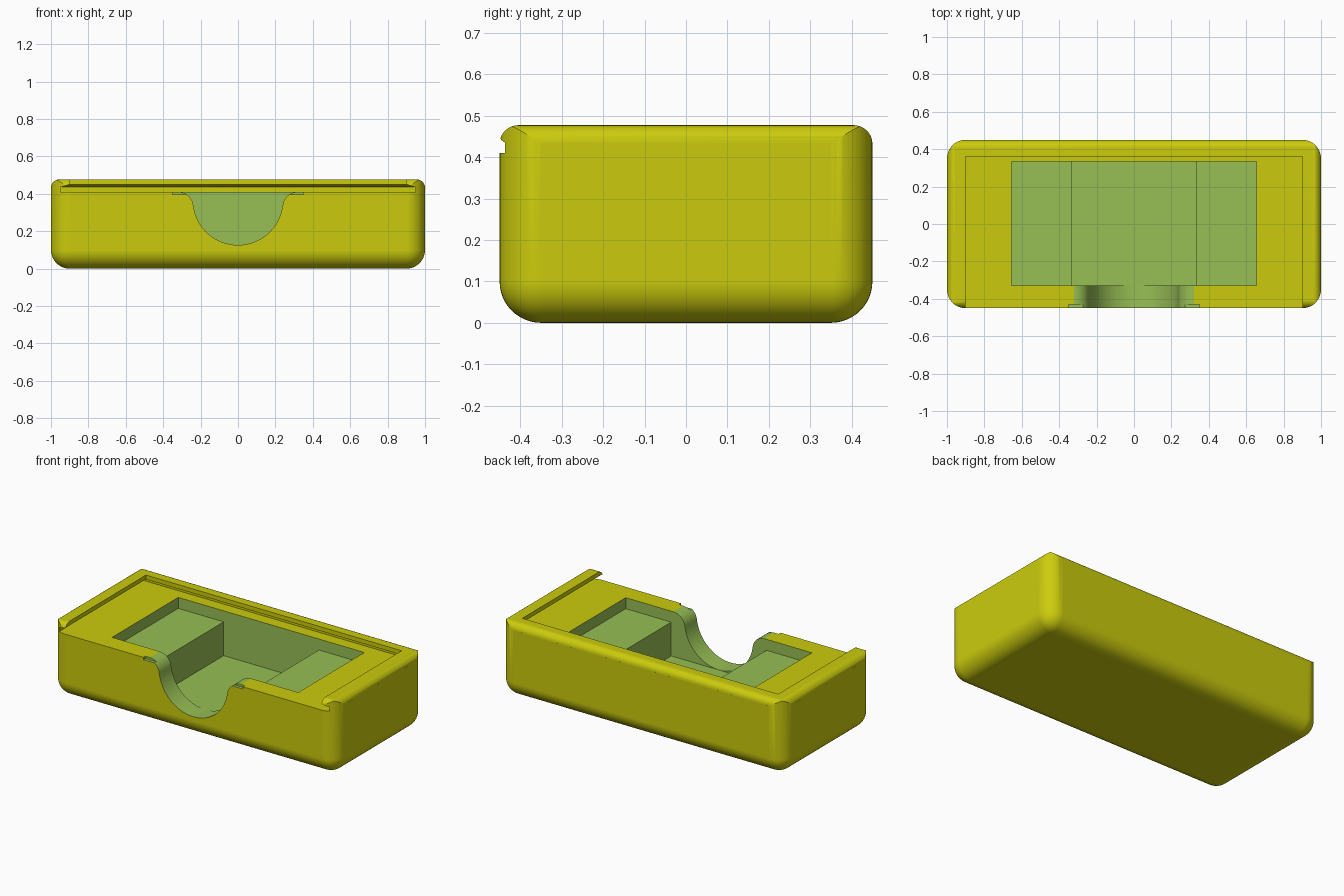
import bpy, bmesh, math

if "Cube" in bpy.data.objects:
    bpy.data.objects.remove(bpy.data.objects["Cube"])

HX, HY, TOP = 1.0, 0.45, 0.477
SLOT_Z = 0.41


def material(name, rgb):
    m = bpy.data.materials.new(name)
    m.diffuse_color = (*rgb, 1)
    m.use_nodes = True
    m.node_tree.nodes["Principled BSDF"].inputs["Base Color"].default_value = m.diffuse_color
    return m


yellow = material("yellow", (0.60, 0.60, 0.004))
green = material("soft_green", (0.31, 0.52, 0.09))


def finish(name, bm, mat):
    bmesh.ops.recalc_face_normals(bm, faces=bm.faces[:])
    me = bpy.data.meshes.new(name)
    bm.to_mesh(me)
    bm.free()
    me.materials.append(mat)
    ob = bpy.data.objects.new(name, me)
    bpy.context.collection.objects.link(ob)
    return ob


def box(x0, x1, y0, y1, z0, z1):
    bm = bmesh.new()
    bmesh.ops.create_cube(bm, size=1)
    for v in bm.verts:
        v.co = (x1 if v.co.x > 0 else x0, y1 if v.co.y > 0 else y0,
                z1 if v.co.z > 0 else z0)
    return bm


def prism(half, axis, a, b):
    """Mirror a half profile of (u, z) points and extrude it from a to b."""
    pts = half + [(-u, z) for u, z in reversed(half)]
    bm = bmesh.new()
    place = (lambda u, z, t: (t, u, z)) if axis == 'X' else (lambda u, z, t: (u, t, z))
    r0 = [bm.verts.new(place(u, z, a)) for u, z in pts]
    r1 = [bm.verts.new(place(u, z, b)) for u, z in pts]
    n = len(pts)
    bm.faces.new(r0)
    bm.faces.new(r1[::-1])
    for i in range(n):
        j = (i + 1) % n
        bm.faces.new((r0[i], r1[i], r1[j], r0[j]))
    return bm


def arc(cx, cz, r, a0, a1, n):
    return [(cx + r * math.cos(math.radians(a0 + (a1 - a0) * i / n)),
             cz + r * math.sin(math.radians(a0 + (a1 - a0) * i / n))) for i in range(n + 1)]


# body block: rounded upright and bottom edges
bm = box(-HX, HX, -HY, HY, 0, 0.6)
edges = [e for e in bm.edges if not all(v.co.z > 0.5 for v in e.verts)]
bmesh.ops.bevel(bm, geom=edges, offset=0.1, segments=12, profile=0.5, affect='EDGES')
body = finish("box_body", bm, yellow)

steps = []


def cut(name, bm, mat=yellow, op='DIFFERENCE'):
    ob = finish(name, bm, mat)
    ob.hide_render = True
    steps.append((ob, op))


# rounded top edges, mitred at the corners
R = 0.045
for axis, half in (('X', HY), ('Y', HX)):
    profile = [(half + 0.2, -0.2), (half + 0.2, TOP - R)]
    profile += arc(half - R, TOP - R, R, 4, 90, 8)
    cut("top_edge_" + axis, prism(profile, axis, -1.4, 1.4), yellow, 'INTERSECT')

# lid slot: tapered rings make the undercut groove, open at the front
bm = bmesh.new()
rings = []
for z, hx, yb in ((SLOT_Z, 0.95, 0.41), (0.435, 0.95, 0.41), (0.45, 0.90, 0.36), (0.6, 0.90, 0.36)):
    rings.append([bm.verts.new(p) for p in
                  ((-hx, -0.6, z), (hx, -0.6, z), (hx, yb, z), (-hx, yb, z))])
for lo, hi in zip(rings, rings[1:]):
    for i in range(4):
        j = (i + 1) % 4
        bm.faces.new((lo[i], lo[j], hi[j], hi[i]))
bm.faces.new(rings[0])
bm.faces.new(rings[-1])
cut("lid_slot", bm)

# shallow pocket with a deep well in the middle
cut("shallow_pocket", box(-0.655, 0.655, -0.33, 0.335, 0.34, 0.43), green)
cut("deep_well", box(-0.335, 0.335, -0.33, 0.335, 0.125, 0.425), green)

# thumb notch: round bowl flaring outwards at the rim
CZ, BR, FX, FR = 0.366, 0.24, 0.32, 0.082
FZ = SLOT_Z - FR
a = math.degrees(math.atan2(FZ - CZ, FX))
notch = [(FX, 0.432)] + arc(FX, FZ, FR, 90, 180 + a, 10)
notch += arc(0, CZ, BR, a, -90, 20)[1:-1] + [(0.001, CZ - BR)]
cut("thumb_notch", prism(notch, 'Y', -0.6, -0.325), green)
# small step where the notch meets the front face
cut("notch_step", box(-0.35, 0.35, -0.6, -0.43, 0.395, 0.428), green)

for ob, op in steps:
    m = body.modifiers.new(ob.name, 'BOOLEAN')
    m.object, m.operation, m.solver = ob, op, 'EXACT'
    m.material_mode = 'TRANSFER'

# apply the cuts and remove the cutters
dg = bpy.context.evaluated_depsgraph_get()
body_mesh = bpy.data.meshes.new_from_object(body.evaluated_get(dg))
body.modifiers.clear()
body.data = body_mesh
for ob, _ in steps:
    bpy.data.objects.remove(ob)

bpy.context.view_layer.objects.active = body
body.select_set(True)
bpy.ops.object.shade_smooth_by_angle(angle=math.radians(25))
w = body.modifiers.new("even_shading", 'WEIGHTED_NORMAL')
w.keep_sharp = True
